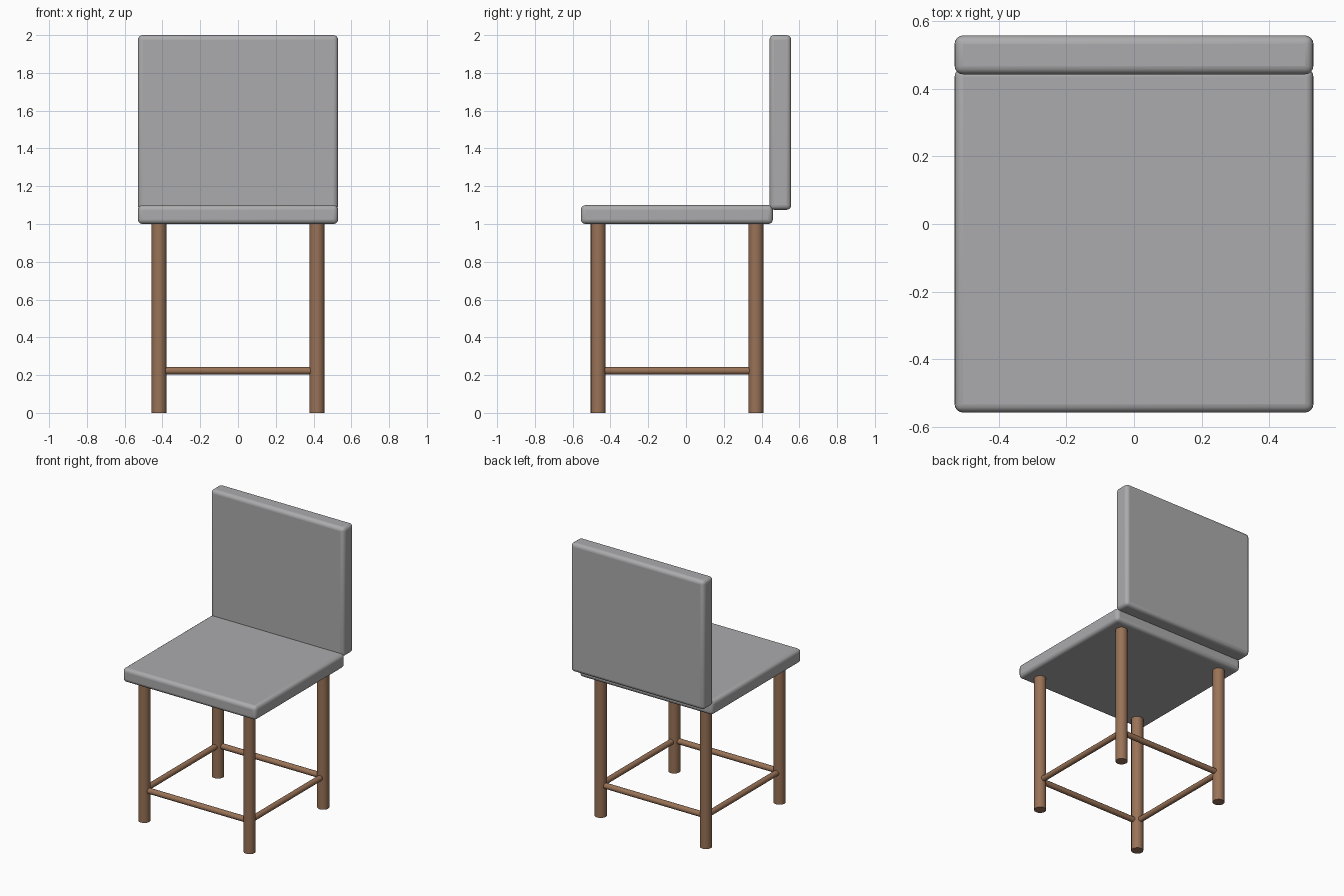
import bpy, math
from mathutils import Vector

if "Cube" in bpy.data.objects:
    bpy.data.objects.remove(bpy.data.objects["Cube"])


def material(name, rgb):
    m = bpy.data.materials.new(name)
    m.diffuse_color = (*rgb, 1)
    m.use_nodes = True
    m.node_tree.nodes["Principled BSDF"].inputs["Base Color"].default_value = m.diffuse_color
    return m


grey = material("grey upholstery", (0.41, 0.41, 0.42))
brown = material("brown wood", (0.32, 0.17, 0.095))


def finish(obj, name, mat):
    obj.name = name
    obj.data.materials.append(mat)
    bpy.ops.object.shade_smooth_by_angle(angle=math.radians(35))


def cushion(name, lo, hi, radius=0.025):
    lo, hi = Vector(lo), Vector(hi)
    bpy.ops.mesh.primitive_cube_add(size=1, location=(lo + hi) / 2)
    obj = bpy.context.object
    obj.scale = hi - lo
    bpy.ops.object.transform_apply(location=False, rotation=False, scale=True)
    bev = obj.modifiers.new("rounded edges", 'BEVEL')
    bev.width = radius
    bev.segments = 4
    finish(obj, name, grey)


def rod(name, a, b, radius, sides):
    a, b = Vector(a), Vector(b)
    bpy.ops.mesh.primitive_cylinder_add(vertices=sides, radius=radius,
                                        depth=(b - a).length, location=(a + b) / 2)
    obj = bpy.context.object
    obj.rotation_euler = (b - a).to_track_quat('Z', 'Y').to_euler()
    finish(obj, name, brown)


# seat and back rest
cushion("seat", (-0.53, -0.557, 1.0), (0.53, 0.46, 1.10))
cushion("back_rest", (-0.53, 0.442, 1.075), (0.53, 0.557, 2.0))

# legs, with cross rails between them
LX, RAIL_Z, GAP = 0.418, 0.223, 0.035
LEG_Y = {"front": -0.465, "back": 0.37}
for row, y in LEG_Y.items():
    for side, x in (("left", -LX), ("right", LX)):
        rod(f"{row}_{side}_leg", (x, y, 0), (x, y, 1.01), 0.04, 16)
    rod(f"{row}_rail", (-LX + GAP, y, RAIL_Z), (LX - GAP, y, RAIL_Z), 0.02, 12)
for side, x in (("left", -LX), ("right", LX)):
    rod(f"{side}_rail", (x, LEG_Y["front"] + GAP, RAIL_Z),
        (x, LEG_Y["back"] - GAP, RAIL_Z), 0.02, 12)
